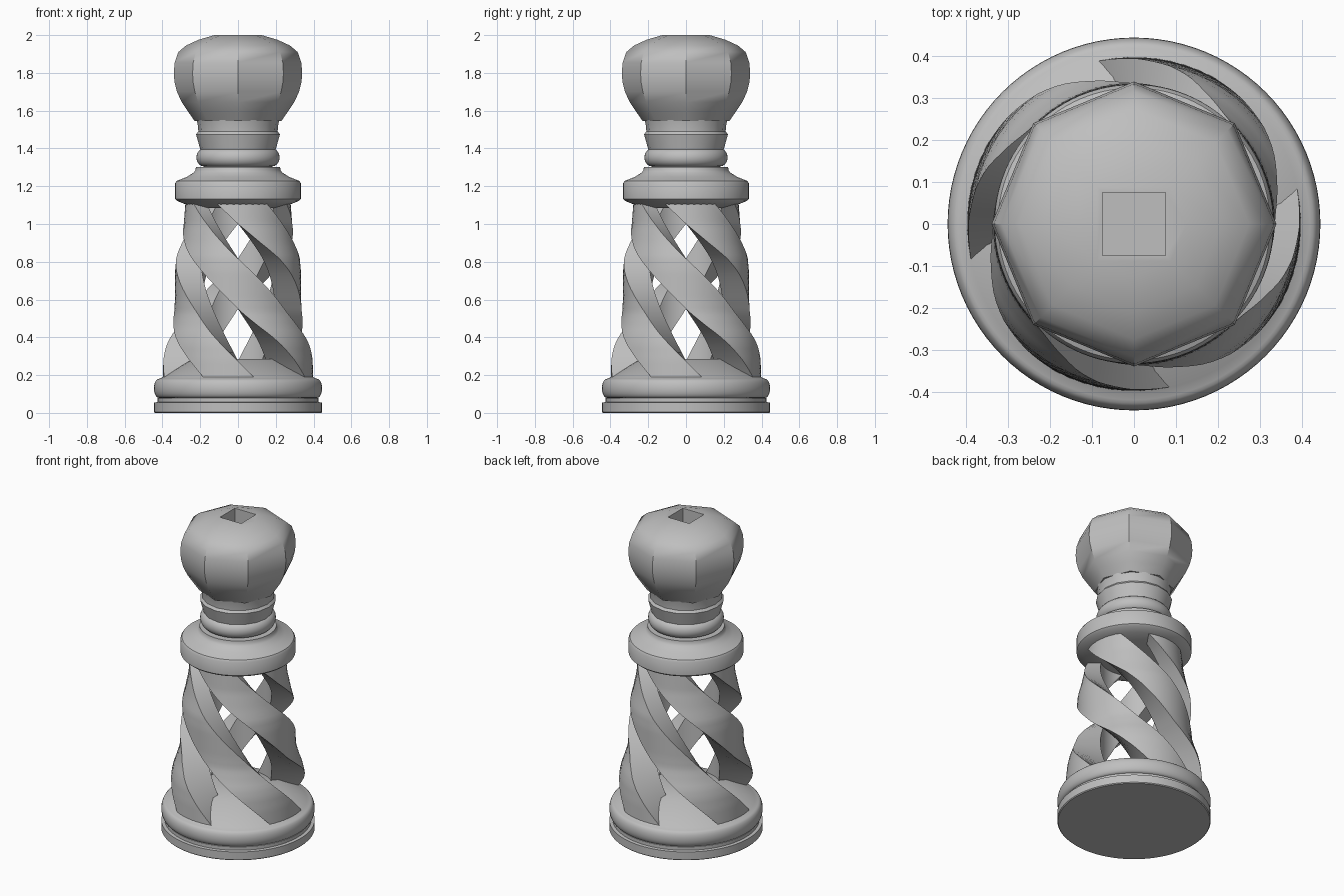
import bpy, bmesh
from math import sin, cos, pi, radians

if "Cube" in bpy.data.objects:
    bpy.data.objects.remove(bpy.data.objects["Cube"], do_unlink=True)

grey = bpy.data.materials.new("plain_grey")
grey.use_nodes = True
grey.diffuse_color = (0.52, 0.52, 0.52, 1)
grey.node_tree.nodes["Principled BSDF"].inputs["Base Color"].default_value = (0.52, 0.52, 0.52, 1)


def finish(name, bm, angle=35):
    bmesh.ops.remove_doubles(bm, verts=bm.verts, dist=1e-5)
    bmesh.ops.recalc_face_normals(bm, faces=bm.faces)
    mesh = bpy.data.meshes.new(name)
    bm.to_mesh(mesh)
    bm.free()
    mesh.materials.append(grey)
    obj = bpy.data.objects.new(name, mesh)
    bpy.context.collection.objects.link(obj)
    bpy.ops.object.select_all(action='DESELECT')
    bpy.context.view_layer.objects.active = obj
    obj.select_set(True)
    bpy.ops.object.shade_smooth_by_angle(angle=radians(angle))
    return obj


def skin(bm, rings):
    """Join equal closed rings of points into a capped solid."""
    loops = [[bm.verts.new(p) for p in ring] for ring in rings]
    n = len(loops[0])
    for low, high in zip(loops, loops[1:]):
        for i in range(n):
            j = (i + 1) % n
            bm.faces.new((low[i], low[j], high[j], high[i]))
    bm.faces.new(loops[0][::-1])
    bm.faces.new(loops[-1])


def turned(name, profile, sides=96, angle=35):
    bm = bmesh.new()
    skin(bm, [[(r * cos(2 * pi * i / sides), r * sin(2 * pi * i / sides), z)
               for i in range(sides)] for r, z in profile])
    return finish(name, bm, angle)


def bead(r, z, depth, height, steps=10):
    """Rounded half-oval moulding profile, from bottom to top."""
    return [(r - depth + depth * cos(a), z + height / 2 * sin(a))
            for a in (pi * (k / steps - 0.5) for k in range(steps + 1))]


def lerp(table, z):
    for (z0, r0), (z1, r1) in zip(table, table[1:]):
        if z <= z1:
            return r0 + (r1 - r0) * (z - z0) / (z1 - z0)
    return table[-1][1]


# Base: plinth, groove, rounded moulding and sloping top
turned("base", [(0.44, 0), (0.445, 0.005), (0.445, 0.055), (0.425, 0.057), (0.425, 0.078)]
       + bead(0.445, 0.13, 0.025, 0.1) + [(0.40, 0.188), (0.24, 0.285)])

# Four twisted struts of constant width, tapering upwards
OUTER = [(0.15, 0.4), (0.28, 0.395), (0.36, 0.387), (0.41, 0.376), (0.46, 0.358), (0.53, 0.338),
         (0.6, 0.334), (0.75, 0.333), (0.82, 0.327), (0.9, 0.307), (1.0, 0.287), (1.12, 0.278)]
LOW, HIGH, STEPS, ACROSS = 0.16, 1.115, 48, 8
for quarter in range(4):
    bm = bmesh.new()
    rings = []
    for s in range(STEPS + 1):
        z = LOW + (HIGH - LOW) * s / STEPS
        outer = lerp(OUTER, z)
        rise = z - 0.19
        end = radians(12 + 90 * quarter - 140 * rise - 36 * rise * rise)
        sweep = [end - 0.275 / outer * k / ACROSS for k in range(ACROSS + 1)]
        rings.append([(outer * cos(a), outer * sin(a), z) for a in sweep]
                     + [(0.195 * cos(a), 0.195 * sin(a), z) for a in reversed(sweep)])
    skin(bm, rings)
    finish(f"twisted_strut_{quarter + 1}", bm)

# Collar above the struts, with the ring of the neck
turned("collar", [(0.2, 1.085), (0.28, 1.105), (0.322, 1.122), (0.333, 1.132), (0.333, 1.215),
                  (0.325, 1.228), (0.27, 1.25), (0.235, 1.272), (0.225, 1.285), (0.223, 1.302)])
turned("neck_ring", [(0.19, 1.29)] + bead(0.22, 1.352, 0.04, 0.095) + [(0.19, 1.41)])

# Flared neck
turned("neck", [(0.2, 1.395), (0.222, 1.475), (0.21, 1.49), (0.212, 1.52), (0.218, 1.55)], 16)

# Eight-sided head with a square socket in the top
head = turned("head", [(0.23, 1.545), (0.264, 1.595), (0.298, 1.645), (0.323, 1.7), (0.336, 1.75),
                       (0.34, 1.8), (0.335, 1.855), (0.316, 1.91), (0.275, 1.945),
                       (0.21, 1.975), (0.125, 2.0)], 8, 38)
bm = bmesh.new()
bmesh.ops.create_cube(bm, size=0.15)
for v in bm.verts:
    v.co.z = 2.05 if v.co.z > 0 else 1.8
cutter = finish("socket_cutter", bm)
cutter.hide_render = True
cut = head.modifiers.new("socket", 'BOOLEAN')
cut.operation = 'DIFFERENCE'
cut.object = cutter
cut.solver = 'EXACT'
bpy.context.view_layer.objects.active = head
head.select_set(True)
bpy.ops.object.modifier_apply(modifier="socket")
bpy.data.objects.remove(cutter, do_unlink=True)
